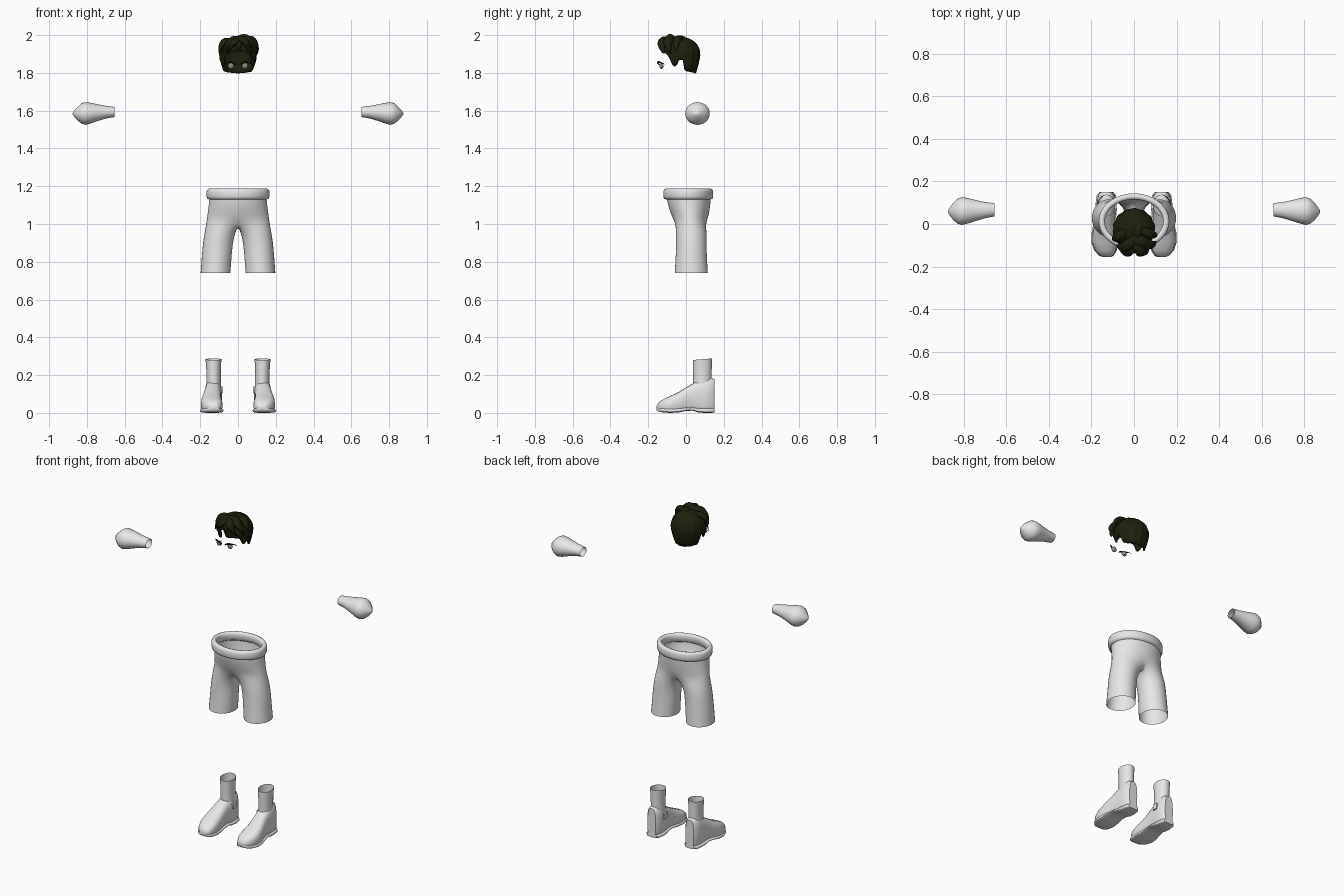
import bpy, bmesh
from math import sin, cos, pi, radians, sqrt
from mathutils import Vector

if "Cube" in bpy.data.objects:
    bpy.data.objects.remove(bpy.data.objects["Cube"])


def material(name, rgb):
    m = bpy.data.materials.new(name)
    m.use_nodes = True
    m.diffuse_color = (*rgb, 1)
    bsdf = m.node_tree.nodes["Principled BSDF"]
    bsdf.inputs["Base Color"].default_value = (*rgb, 1)
    bsdf.inputs["Roughness"].default_value = 0.8
    return m


CLOTH = material("pale grey cloth", (0.8, 0.8, 0.8))
HAIR = material("dark olive hair", (0.014, 0.014, 0.004))
IRIS = material("mid grey iris", (0.25, 0.25, 0.25))


def finish(name, bm, mat, subsurf=0, angle=40):
    bmesh.ops.recalc_face_normals(bm, faces=bm.faces[:])
    mesh = bpy.data.meshes.new(name)
    bm.to_mesh(mesh)
    bm.free()
    ob = bpy.data.objects.new(name, mesh)
    bpy.context.collection.objects.link(ob)
    mesh.materials.append(mat)
    bpy.ops.object.select_all(action="DESELECT")
    ob.select_set(True)
    bpy.context.view_layer.objects.active = ob
    bpy.ops.object.shade_smooth_by_angle(angle=radians(angle))
    if subsurf:
        mod = ob.modifiers.new("smooth", "SUBSURF")
        mod.levels = mod.render_levels = subsurf
    return ob


def skin(bm, a, b):
    n = len(a)
    for i in range(n):
        bm.faces.new((a[i], a[(i + 1) % n], b[(i + 1) % n], b[i]))


def loft(name, rings, mat, cap_start=False, cap_end=False, **kw):
    bm = bmesh.new()
    loops = [[bm.verts.new(p) for p in ring] for ring in rings]
    for a, b in zip(loops, loops[1:]):
        skin(bm, a, b)
    if cap_start:
        bm.faces.new(loops[0])
    if cap_end:
        bm.faces.new(loops[-1])
    return finish(name, bm, mat, **kw)


def ellipse(c, u, v, n=24):
    c, u, v = Vector(c), Vector(u), Vector(v)
    return [c + u * cos(2 * pi * i / n) + v * sin(2 * pi * i / n) for i in range(n)]


def lock(name, pts, radius, mat, flat=1.0, n=10, steps=12):
    """Tapered strand swept along a quadratic curve."""
    a, b, c = map(Vector, pts)
    rings = []
    for k in range(steps + 1):
        t = k / steps
        p = a * (1 - t) ** 2 + b * 2 * t * (1 - t) + c * t * t
        d = ((b - a) * (1 - t) + (c - b) * t).normalized()
        u = d.cross(Vector((0, 0, 1))).normalized()
        r = radius * max(0.06, sin(pi * (0.12 + 0.88 * t)) ** 0.7 if t < 1 else 0)
        rings.append(ellipse(p, u * r, d.cross(u) * r * flat, n))
    return loft(name, rings, mat, True, True)


def interp(table, x):
    for (x0, y0), (x1, y1) in zip(table, table[1:]):
        if x <= x1:
            return y0 + (y1 - y0) * (x - x0) / (x1 - x0)
    return table[-1][1]


# Shorts: hip rings that split into two open legs
bm = bmesh.new()
HALF, INNER = 12, 5
hips = []
for z, rx, ry, cy in [(1.15, .152, .118, .015), (1.12, .154, .117, .015),
                      (1.06, .161, .104, .02), (1.02, .167, .09, .024)]:
    hips.append([bm.verts.new(p) for p in
                 ellipse((0, cy, z), (0, -ry, 0), (rx, 0, 0), 2 * HALF)])
for a, b in zip(hips, hips[1:]):
    skin(bm, a, b)
bridge = [bm.verts.new((0, .024 + .075 * cos(pi * j / 6), .995 - .012 * sin(pi * j / 6)))
          for j in range(1, INNER + 1)]
for side in (1, -1):
    prev = [hips[-1][side * i % (2 * HALF)] for i in range(HALF + 1)] + bridge
    for z, cx, rx, ry in [(.96, .095, .082, .084), (.9, .108, .08, .082),
                          (.82, .114, .08, .085), (.74, .12, .08, .09)]:
        angles = [-140 + 280 * i / HALF for i in range(HALF + 1)]
        angles += [140 + 80 * j / 6 for j in range(1, INNER + 1)]
        ring = [bm.verts.new((side * (cx + rx * cos(radians(a))),
                              .028 + ry * sin(radians(a)), z)) for a in angles]
        skin(bm, prev, ring)
        prev = ring
finish("shorts", bm, CLOTH, subsurf=1, angle=80)

# Rolled waistband
band = [(.152, 1.13), (.162, 1.134), (.166, 1.145), (.166, 1.172), (.162, 1.183),
        (.153, 1.187), (.142, 1.185), (.137, 1.175), (.137, 1.14), (.152, 1.13)]
loft("waistband", [ellipse((0, .012, z), (r, 0, 0), (0, r - .034, 0), 48) for r, z in band],
     CLOTH, angle=60)

# Shoe stations: y, centre x, half width, top z, bottom z
SHOE = [(-.155, .128, .016, .036, .014), (-.148, .13, .03, .052, .008),
        (-.125, .134, .048, .07, .003), (-.085, .139, .057, .089, 0),
        (-.04, .14, .054, .11, .002), (0, .137, .048, .135, .01),
        (.035, .134, .045, .155, .012), (.065, .131, .045, .172, .002),
        (.1, .13, .045, .184, 0), (.135, .13, .04, .186, 0), (.15, .13, .028, .178, .002)]


def shoe_ring(s, y, cx, w, top, bottom, n=20):
    ring = []
    for i in range(n):
        a = 2 * pi * i / n
        c, h = cos(a), sin(a)
        power = .45 if h < 0 else .85
        h = (abs(h) ** power) * (1 if h > 0 else -1)
        x = w * (abs(c) ** .65) * (1 if c > 0 else -1)
        ring.append((s * (cx + x), y, (top + bottom) / 2 + h * (top - bottom) / 2))
    return ring


for side, label in ((1, "left"), (-1, "right")):
    # Shoe, sole, ankle tab and open sock
    loft(label + "_shoe", [shoe_ring(side, *st) for st in SHOE], CLOTH, True, True, angle=50)
    loft(label + "_sole", [shoe_ring(side, y, cx, w + .005, .026 + b * .3, b)
                           for y, cx, w, t, b in SHOE], CLOTH, True, True, angle=50)
    bm = bmesh.new()
    bmesh.ops.create_cube(bm, size=1)
    bmesh.ops.scale(bm, vec=(.012, .03, .035), verts=bm.verts[:])
    bmesh.ops.translate(bm, vec=(side * .085, .085, .122), verts=bm.verts[:])
    finish(label + "_shoe_tab", bm, CLOTH)
    sock = [(.1, .04, .05), (.16, .038, .049), (.22, .038, .049), (.27, .041, .051), (.284, .042, .051)]
    loft(label + "_sock", [ellipse((side * (.128 + .01 * (z - .1)), .087, z),
                                   (rx, 0, 0), (0, ry, .004), 24)
                           for z, rx, ry in sock], CLOTH)

    # Mitten with an open cuff
    mitten = [(.655, .031, .027, 1.593), (.70, .038, .034, 1.592), (.75, .051, .046, 1.589),
              (.785, .061, .056, 1.586), (.81, .065, .06, 1.585), (.828, .059, .054, 1.585),
              (.848, .042, .037, 1.584), (.866, .019, .017, 1.584), (.875, .004, .004, 1.584)]
    loft(label + "_mitten", [ellipse((side * x, .067 - .04 * (x - .655), z), (0, ry, 0), (0, 0, rz), 28)
                             for x, ry, rz, z in mitten], CLOTH, cap_end=True, angle=60)

    # Eye and lash line
    bm = bmesh.new()
    bmesh.ops.create_uvsphere(bm, u_segments=20, v_segments=12, radius=.016)
    bmesh.ops.scale(bm, vec=(1, .7, 1), verts=bm.verts[:])
    bmesh.ops.translate(bm, vec=(side * .037, -.13, 1.837), verts=bm.verts[:])
    finish(label + "_iris", bm, IRIS)
    lock(label + "_lashes", [(side * .01, -.142, 1.842), (side * .04, -.165, 1.872),
                             (side * .074, -.112, 1.845)], .005, HAIR, n=8)

# Hair cap: dome with a rim that dips at the sideburns and nape
RIM = [(0, 1.925), (30, 1.91), (48, 1.89), (62, 1.835), (72, 1.835), (82, 1.868),
       (96, 1.868), (106, 1.81), (140, 1.802), (180, 1.797)]
COLS, ROWS = 72, 12
rings = []
for k in range(1, ROWS + 1):
    ring = []
    for i in range(COLS):
        az = 360 * i / COLS
        rim = interp(RIM, min(az, 360 - az))
        z = rim + (1.99 - rim) * cos(radians(90 * k / ROWS))
        if z > 1.9:
            r = sqrt(max(0, 1 - ((z - 1.9) / .0905) ** 2))
        else:
            r = 1 - .22 * ((1.9 - z) / .1) ** 1.5
        r *= 1 + .022 * sin(radians(az * 14) + 3 * k / ROWS)
        a = radians(az)
        ring.append((.099 * r * sin(a), -.026 - .1 * r * cos(a), z))
    rings.append(ring)
cap = loft("hair_cap", rings, HAIR, cap_start=True, angle=35)
shell = cap.modifiers.new("thickness", "SOLIDIFY")
shell.thickness = .01

# Swept fringe and crown locks
LOCKS = [((.01, -.05, 1.975), (-.03, -.13, 2.0), (-.085, -.1, 1.9), .026),
         ((.0, -.06, 1.97), (-.01, -.155, 1.985), (-.06, -.12, 1.905), .024),
         ((-.03, -.03, 1.965), (-.085, -.07, 1.99), (-.1, -.07, 1.9), .024),
         ((.0, -.06, 1.97), (.03, -.16, 2.0), (.07, -.115, 1.9), .026),
         ((.01, -.05, 1.975), (.07, -.125, 2.0), (.104, -.08, 1.9), .025),
         ((.02, -.02, 1.97), (.09, -.06, 2.01), (.108, -.05, 1.91), .022),
         ((-.02, -.06, 1.965), (.04, -.1, 2.02), (.085, -.08, 1.955), .021),
         ((.03, -.06, 1.965), (-.01, -.14, 1.99), (.012, -.125, 1.905), .02),
         ((0, -.07, 1.965), (.03, -.03, 2.005), (.02, .035, 1.945), .024)]
for i, (a, b, c, r) in enumerate(LOCKS):
    lock("hair_lock_%d" % (i + 1), (a, b, c), r, HAIR, flat=.75)
